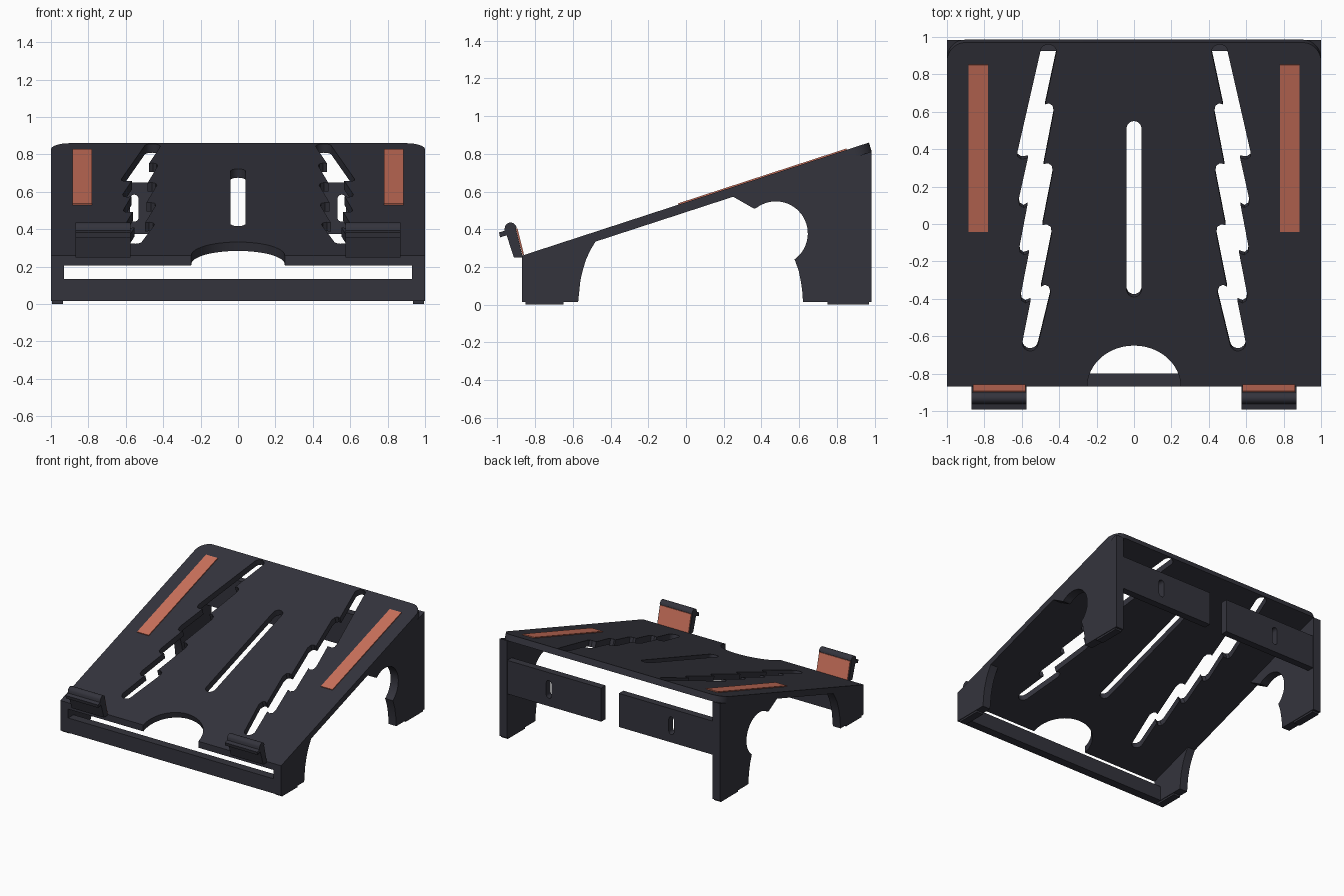
import bpy, bmesh, math
from mathutils import Vector
from mathutils.geometry import tessellate_polygon

if "Cube" in bpy.data.objects:
    bpy.data.objects.remove(bpy.data.objects["Cube"])


def material(name, color):
    m = bpy.data.materials.new(name)
    m.diffuse_color = (*color, 1)
    m.use_nodes = True
    m.node_tree.nodes["Principled BSDF"].inputs["Base Color"].default_value = m.diffuse_color
    return m


DARK = material("charcoal plastic", (0.034, 0.034, 0.046))
ORANGE = material("orange rubber", (0.60, 0.165, 0.105))


def prism(name, loops, side_a, side_b, mat=DARK):
    """Solid from a 2D outline (plus hole loops), mapped to 3D by two functions."""
    pts = [p for loop in loops for p in loop]
    tris = tessellate_polygon([[Vector((p[0], p[1], 0)) for p in l] for l in loops])
    bm = bmesh.new()
    a = [bm.verts.new(side_a(*p)) for p in pts]
    b = [bm.verts.new(side_b(*p)) for p in pts]
    for t in tris:
        bm.faces.new([a[i] for i in t])
        bm.faces.new([b[i] for i in reversed(t)])
    start = 0
    for loop in loops:
        n = len(loop)
        for i in range(n):
            j, k = start + i, start + (i + 1) % n
            bm.faces.new((a[j], a[k], b[k], b[j]))
        start += n
    bmesh.ops.recalc_face_normals(bm, faces=bm.faces)
    mesh = bpy.data.meshes.new(name)
    bm.to_mesh(mesh)
    bm.free()
    mesh.materials.append(mat)
    ob = bpy.data.objects.new(name, mesh)
    bpy.context.collection.objects.link(ob)
    return ob


def arc(cx, cy, rx, ry, a0, a1, n=12):
    return [(cx + rx * math.cos(math.radians(a0 + (a1 - a0) * i / n)),
             cy + ry * math.sin(math.radians(a0 + (a1 - a0) * i / n))) for i in range(n + 1)]


def capsule(cx, lo, hi, r):
    return arc(cx, hi - r, r, r, 0, 180) + arc(cx, lo + r, r, r, 180, 360)


def along_x(x):
    return lambda y, z: (x, y, z)


def box(name, x0, x1, y0, y1, z0, z1, mat=DARK):
    return prism(name, [[(y0, z0), (y1, z0), (y1, z1), (y0, z1)]], along_x(x0), along_x(x1), mat)


# Sloped plane of the top plate
FRONT, REAR, SLOPE, THICK = -0.87, 0.97, 0.326, 0.05
LEN = math.hypot(1, SLOPE)


def plane_z(y):
    return 0.26 + (y - FRONT) * SLOPE


def lifted(d):
    return lambda x, y: (x, y - d * SLOPE / LEN, plane_z(y) + d / LEN)


def under(x, y):
    if y < FRONT + 0.001:
        return (x, y, plane_z(y) - THICK * LEN)
    return lifted(-THICK)(x, y)


# Top plate with rounded rear corners, front cut-out and slots
outline = ([(-1, FRONT), (-0.25, FRONT)] + arc(0, FRONT, 0.25, 0.22, 180, 0, 24)[1:-1]
           + [(0.25, FRONT), (1, FRONT)]
           + arc(0.9, REAR - 0.1, 0.1, 0.1, 0, 90) + arc(-0.9, REAR - 0.1, 0.1, 0.1, 90, 180))
slot = (arc(-0.458, 0.92, 0.043, 0.04, 0, 180, 10)
        + [(-0.622, 0.39), (-0.622, 0.36), (-0.605, 0.348), (-0.568, 0.35),
           (-0.617, 0.13), (-0.612, 0.10), (-0.59, 0.087), (-0.57, 0.10),
           (-0.612, -0.12), (-0.61, -0.15), (-0.59, -0.165), (-0.562, -0.155),
           (-0.606, -0.38), (-0.60, -0.41), (-0.58, -0.422), (-0.553, -0.41)]
        + arc(-0.555, -0.637, 0.042, 0.042, 170, 350, 10)
        + [(-0.446, -0.365), (-0.455, -0.335), (-0.475, -0.325), (-0.497, -0.335),
           (-0.44, -0.05), (-0.445, -0.015), (-0.465, -0.003), (-0.49, -0.005),
           (-0.434, 0.28), (-0.44, 0.312), (-0.46, 0.325), (-0.483, 0.32),
           (-0.429, 0.60), (-0.435, 0.632), (-0.455, 0.645), (-0.475, 0.64)])
prism("top_plate", [outline, slot, [(-x, y) for x, y in reversed(slot)],
                    capsule(0, -0.39, 0.55, 0.04)], lifted(0), under)


def under_z(y):
    return plane_z(y) - THICK * LEN


# Leg profiles in y, z
front_leg = [(FRONT, 0.015), (-0.572, 0.015), (-0.56, 0.13), (-0.547, 0.185), (-0.53, 0.24),
             (-0.508, 0.288), (-0.48, under_z(-0.48)), (FRONT, under_z(FRONT))]
rear_leg = ([(0.25, under_z(0.25)), (0.36, 0.51)] + arc(0.476, 0.378, 0.17, 0.17, 128, -54, 28)
            + [(0.598, 0.18), (0.61, 0.12), (0.618, 0.06), (0.62, 0.015),
               (0.985, 0.015), (0.985, under_z(0.985))])

# Hook profile of the front stops
hook = ([(-0.865, 0.25), (-0.903, 0.405)] + arc(-0.93, 0.402, 0.032, 0.034, 10, 165, 10)
        + [(-0.963, 0.392), (-0.992, 0.383), (-0.986, 0.357), (-0.951, 0.368), (-0.913, 0.25)])
hook_pad = [(-0.867, 0.262), (-0.859, 0.264), (-0.894, 0.405), (-0.902, 0.403)]

for s, side in ((-1, "left"), (1, "right")):
    inner, outer = along_x(s * 0.93), along_x(s)
    prism(side + "_front_leg", [front_leg], inner, outer)
    prism(side + "_rear_leg", [rear_leg], inner, outer)
    # Feet
    box(side + "_front_foot", s * 0.935, s * 0.995, -0.85, -0.65, 0, 0.015)
    box(side + "_rear_foot", s * 0.935, s * 0.995, 0.75, 0.97, 0, 0.015)
    # Front stops with rubber facing
    prism(side + "_front_stop", [hook], along_x(s * 0.575), along_x(s * 0.868))
    prism(side + "_stop_pad", [hook_pad], along_x(s * 0.58), along_x(s * 0.86), ORANGE)
    # Long rubber pads on the plate
    pad = [(s * 0.78, -0.04), (s * 0.885, -0.04), (s * 0.885, 0.853), (s * 0.78, 0.853)]
    prism(side + "_grip_pad", [pad], lifted(-0.002), lifted(0.007), ORANGE)
    # Rear brace with a small vertical slot
    brace = [(s * 0.08, 0.375), (s * 0.93, 0.375), (s * 0.93, 0.65), (s * 0.08, 0.65)]
    prism(side + "_rear_brace", [brace, capsule(s * 0.555, 0.44, 0.585, 0.023)],
          lambda x, z: (x, 0.925, z), lambda x, z: (x, 0.983, z))

# Front cross bar below the open gap
box("front_bar", -0.93, 0.93, FRONT, -0.80, 0.015, 0.135)

# Smooth the curved walls, keep hard edges
for ob in bpy.context.collection.objects:
    ob.select_set(True)
    bpy.context.view_layer.objects.active = ob
bpy.ops.object.shade_smooth_by_angle(angle=math.radians(25))
